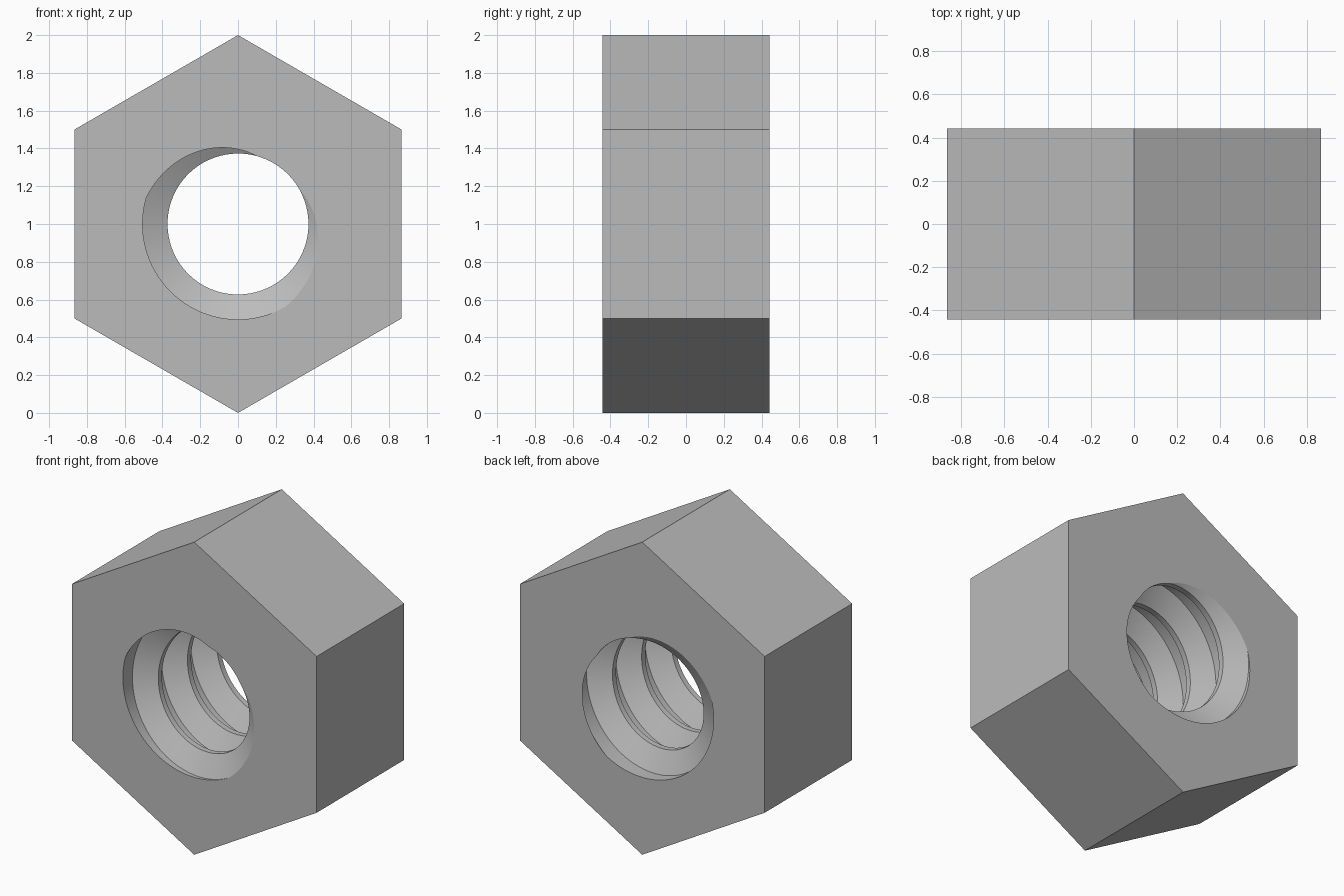
import bpy, bmesh
from math import sin, cos, pi, radians
from mathutils import Vector

cube = bpy.data.objects.get("Cube")
if cube:
    bpy.data.objects.remove(cube, do_unlink=True)

HALF = 0.4425                 # half thickness of the nut
PITCH = 2 * HALF / 3          # three full thread turns
CREST, ROOT = 0.373, 0.505    # thread radii
STEPS = 96                    # segments per turn
START = radians(52)           # crest angle on the front face
# thread profile: (axial offset in pitches, radius)
PROFILE = [(-0.3125, ROOT), (-0.0625, CREST), (0.0625, CREST), (0.3125, ROOT), (0.6875, ROOT)]


def polar(angle, radius, y):
    return Vector((radius * cos(angle), y, 1 + radius * sin(angle)))


bm = bmesh.new()

# Right-hand thread swept past both ends
previous = None
for i in range(-2 * STEPS, 5 * STEPS + 1):
    turn = i / STEPS
    row = [bm.verts.new(polar(START - 2 * pi * turn, r, -HALF + PITCH * (turn + offset)))
           for offset, r in PROFILE]
    if previous:
        for a, b, c, d in zip(previous, previous[1:], row[1:], row):
            bm.faces.new((a, b, c, d))
    previous = row
bmesh.ops.remove_doubles(bm, verts=bm.verts, dist=1e-5)

# Trim the thread flush with the end faces
for side in (-1, 1):
    bmesh.ops.bisect_plane(bm, geom=bm.verts[:] + bm.edges[:] + bm.faces[:], dist=1e-5,
                           plane_co=(0, side * HALF, 0), plane_no=(0, side, 0), clear_outer=True)
bmesh.ops.remove_doubles(bm, verts=bm.verts, dist=1e-4)

# Hexagonal sides
rings = [[bm.verts.new(polar(pi / 2 + k * pi / 3, 1, y)) for k in range(6)] for y in (-HALF, HALF)]
for k in range(6):
    n = (k + 1) % 6
    bm.faces.new((rings[0][k], rings[0][n], rings[1][n], rings[1][k]))

# End faces between the hexagon and the thread opening
for y in (-HALF, HALF):
    rim = [e for e in bm.edges if e.is_boundary and all(abs(v.co.y - y) < 1e-3 for v in e.verts)]
    bmesh.ops.triangle_fill(bm, edges=rim, use_beauty=True, normal=(0, y, 0))
bmesh.ops.recalc_face_normals(bm, faces=bm.faces)

mesh = bpy.data.meshes.new("hex_nut")
bm.to_mesh(mesh)
bm.free()
nut = bpy.data.objects.new("hex_nut", mesh)
bpy.context.collection.objects.link(nut)

# Plain grey metal
grey = bpy.data.materials.new("grey")
grey.use_nodes = True
grey.diffuse_color = (0.5, 0.5, 0.5, 1)
grey.node_tree.nodes["Principled BSDF"].inputs["Base Color"].default_value = grey.diffuse_color
mesh.materials.append(grey)

bpy.ops.object.select_all(action="DESELECT")
nut.select_set(True)
bpy.context.view_layer.objects.active = nut
bpy.ops.object.shade_smooth_by_angle(angle=radians(20))
